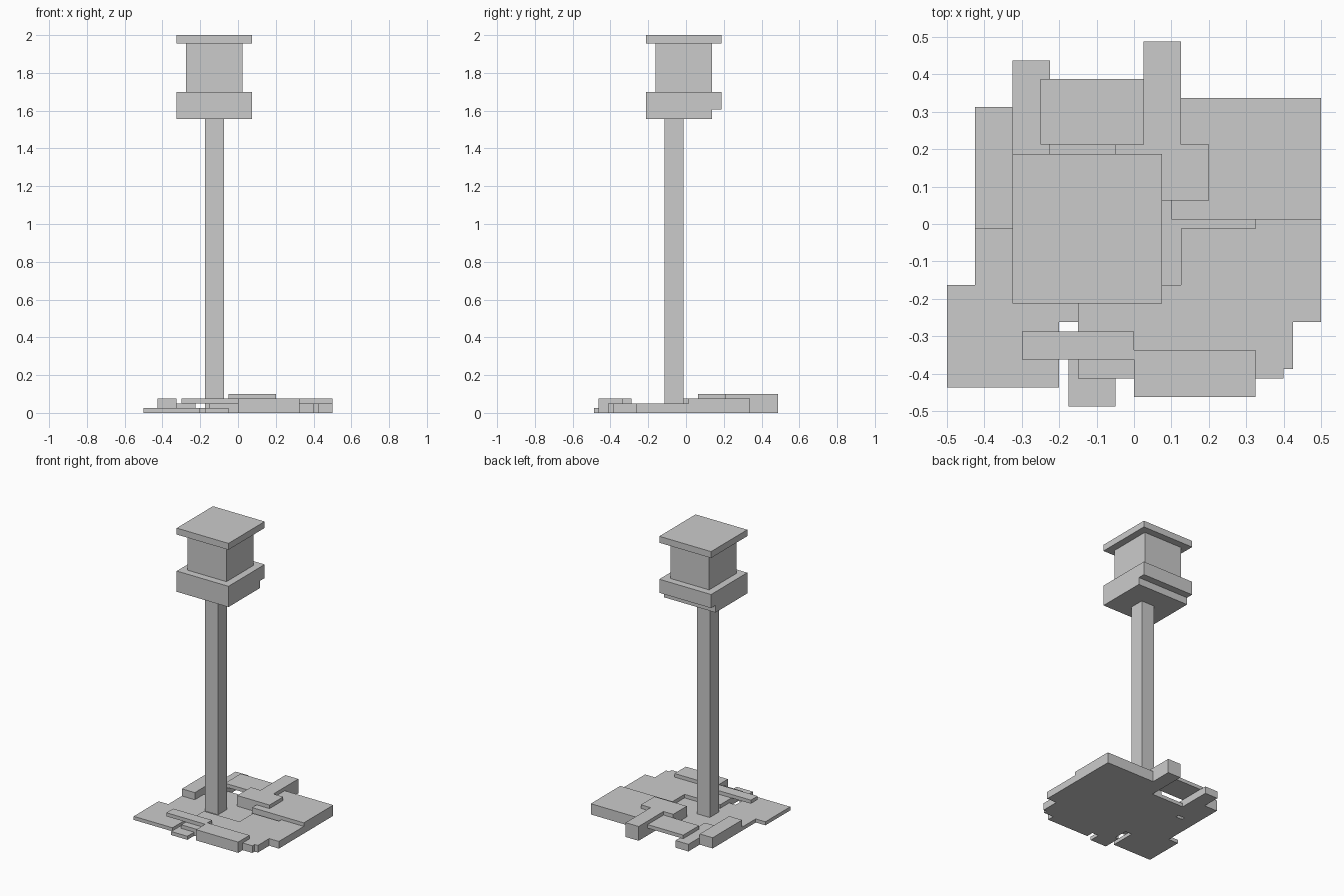
import bpy


def box(name, x0, x1, y0, y1, z0, z1):
    """Axis-aligned block given by its limits."""
    bpy.ops.mesh.primitive_cube_add(size=1, location=((x0 + x1) / 2, (y0 + y1) / 2, (z0 + z1) / 2))
    ob = bpy.context.object
    ob.name = name
    ob.scale = (x1 - x0, y1 - y0, z1 - z0)
    bpy.ops.object.transform_apply(location=False, rotation=False, scale=True)
    return ob


# post and lamp head
box("post", -.175, -.075, -.1125, -.0125, .025, 1.555)
box("head_underside", -.325, .075, -.2125, .1375, 1.555, 1.605)
box("head_tray", -.325, .075, -.2125, .1875, 1.605, 1.70)
box("lamp_body", -.275, .025, -.1625, .1375, 1.70, 1.955)
box("lamp_roof", -.325, .075, -.2125, .1875, 1.955, 2.0)

# thin ground layer, leaving small gaps between slabs
box("ground_centre", -.425, .325, -.1625, .0875, 0, .025)
box("ground_strip", -.275, .1, .0875, .1125, 0, .025)
box("ground_back", -.225, .1, .1125, .2125, 0, .025)
box("ground_front_left", -.5, -.2, -.4375, -.1625, 0, .025)
box("ground_joint", -.2, -.15, -.2625, -.1625, 0, .025)
box("front_chip", -.175, -.05, -.4875, -.3625, 0, .025)

# middle-height paving around the post
box("paving_front", -.15, .4, -.4125, -.1625, 0, .05)
box("paving_front_right", .4, .425, -.3875, -.2625, 0, .05)
box("paving_right_edge", .4, .5, -.2625, -.0125, 0, .05)
box("paving_right", .125, .4, -.1625, -.0125, 0, .05)
box("paving_right_lip", .325, .5, -.0125, .0125, 0, .05)
box("paving_back_left", -.325, -.225, .1125, .4375, 0, .05)

# raised slabs
box("slab_back_right", .1, .5, .0125, .3375, 0, .075)
box("slab_left", -.425, -.325, -.0125, .3125, 0, .075)
box("slab_back", -.25, .025, .2125, .3875, .05, .075)
box("slab_front", 0, .325, -.4625, -.3375, 0, .075)
box("slab_front_bar", -.3, 0, -.3625, -.2875, .05, .075)

# tallest crossed slabs
box("cross_slab_long", .025, .125, .2125, .4875, 0, .1)
box("cross_slab_wide", -.05, .2, .0625, .2125, .025, .1)
